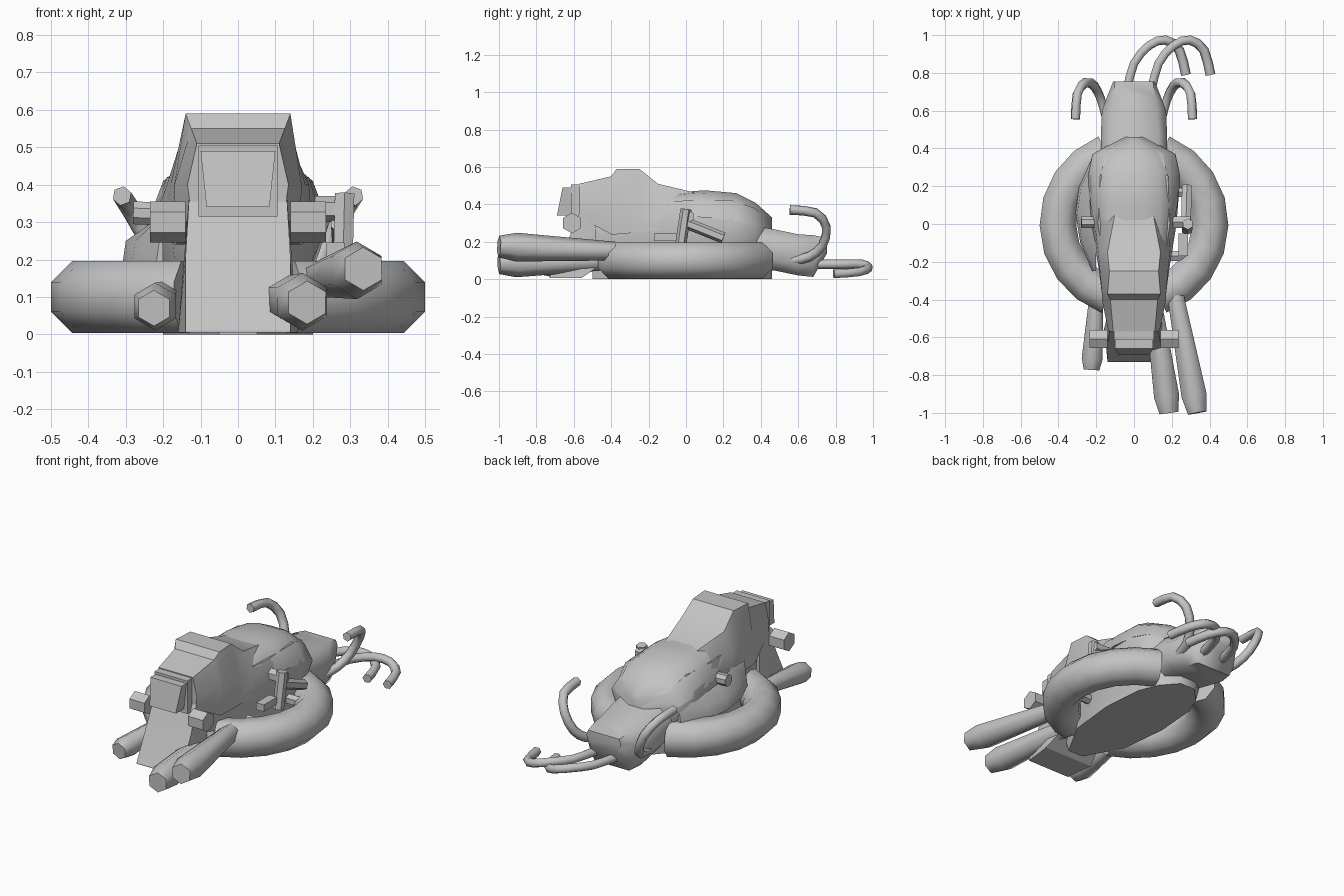
import bpy, bmesh, math
from mathutils import Vector

if "Cube" in bpy.data.objects:
    bpy.data.objects.remove(bpy.data.objects["Cube"], do_unlink=True)

grey = bpy.data.materials.new("plain grey")
grey.use_nodes = True
grey.diffuse_color = (0.55, 0.55, 0.55, 1)
grey.node_tree.nodes["Principled BSDF"].inputs["Base Color"].default_value = (0.55, 0.55, 0.55, 1)


def finish(name, bm, angle=40):
    bmesh.ops.recalc_face_normals(bm, faces=bm.faces)
    mesh = bpy.data.meshes.new(name)
    bm.to_mesh(mesh)
    bm.free()
    obj = bpy.data.objects.new(name, mesh)
    bpy.context.collection.objects.link(obj)
    mesh.materials.append(grey)
    bpy.ops.object.select_all(action="DESELECT")
    obj.select_set(True)
    bpy.context.view_layer.objects.active = obj
    bpy.ops.object.shade_smooth_by_angle(angle=math.radians(angle))
    return obj


def skin(name, rings, angle=40):
    """Join equal rings of points into a surface with capped ends."""
    bm = bmesh.new()
    loops = [[bm.verts.new(p) for p in ring] for ring in rings]
    bm.faces.new(loops[0])
    bm.faces.new(loops[-1])
    n = len(loops[0])
    for a, b in zip(loops, loops[1:]):
        for i in range(n):
            j = (i + 1) % n
            bm.faces.new((a[i], a[j], b[j], b[i]))
    return finish(name, bm, angle)


def shell(name, sections, angle=40):
    """Each section is y followed by (half width, z) pairs from bottom to top."""
    rings = []
    for y, *half in sections:
        right = [(w, y, z) for w, z in half]
        rings.append(right + [(-x, y, z) for x, y, z in reversed(right)])
    return skin(name, rings, angle)


def tube(name, path, radii, sides=6, angle=40):
    """Bar along a path, its frame carried along without twisting."""
    pts = [Vector(p) for p in path]
    rings = []
    u = None
    for i, p in enumerate(pts):
        d = (pts[min(i + 1, len(pts) - 1)] - pts[max(i - 1, 0)]).normalized()
        if u is None:
            u = d.cross(Vector((0, 0, 1)) if abs(d.z) < 0.9 else Vector((0, 1, 0)))
        u = (u - d * u.dot(d)).normalized()
        v = u.cross(d)
        r = radii[i] if isinstance(radii, (list, tuple)) else radii
        turns = [math.tau * (k + 0.5) / sides for k in range(sides)]
        rings.append([p + r * (u * math.cos(t) + v * math.sin(t)) for t in turns])
    return skin(name, rings, angle)


def hook(name, points, radius=0.026):
    """Round bar through a smooth path."""
    pts = [Vector(p) for p in points]
    ext = [2 * pts[0] - pts[1]] + pts + [2 * pts[-1] - pts[-2]]
    path = []
    for a, b, c, d in zip(ext, ext[1:], ext[2:], ext[3:]):
        for t in (0, 0.5):
            path.append(0.5 * (2 * b + (c - a) * t + (2 * a - 5 * b + 4 * c - d) * t * t
                               + (3 * b - a - 3 * c + d) * t ** 3))
    return tube(name, path + [pts[-1]], radius, 6, 65)


def block(name, centre, size):
    bm = bmesh.new()
    bmesh.ops.create_cube(bm, size=1)
    for v in bm.verts:
        v.co = Vector(centre) + Vector([a * b for a, b in zip(v.co, size)])
    return finish(name, bm, 30)


# Large round ring in two arcs, each ending against the body
for side, label in ((1, "left"), (-1, "right")):
    arc = []
    for i in range(9):
        a = math.radians(-70 + 138 * i / 8)
        section = []
        for k in range(8):
            t = math.tau * (k + 0.5) / 8
            r = 0.403 + 0.105 * math.cos(t)
            section.append((side * r * math.cos(a), r * math.sin(a), 0.1 + 0.104 * math.sin(t)))
        arc.append(section)
    skin(label + "_ring_arc", arc, 62)

# Flat-bottomed hull with bulging flanks
shell("hull", [
    (-0.5, (0.05, 0.0), (0.11, 0.18), (0.12, 0.27), (0.1, 0.36)),
    (-0.28, (0.17, 0.0), (0.17, 0.2), (0.18, 0.29), (0.15, 0.41)),
    (0.0, (0.2, 0.0), (0.2, 0.2), (0.225, 0.3), (0.19, 0.42)),
    (0.25, (0.18, 0.0), (0.21, 0.2), (0.245, 0.3), (0.18, 0.42)),
    (0.37, (0.13, 0.0), (0.19, 0.2), (0.22, 0.28), (0.15, 0.38)),
    (0.46, (0.05, 0.0), (0.06, 0.2), (0.06, 0.25), (0.03, 0.29)),
], 55)

# Rear seat hump
shell("seat_hump", [
    (-0.1, (0.19, 0.34), (0.18, 0.41), (0.13, 0.45), (0.06, 0.46)),
    (0.1, (0.23, 0.33), (0.2, 0.41), (0.14, 0.46), (0.06, 0.475)),
    (0.27, (0.235, 0.31), (0.2, 0.4), (0.13, 0.44), (0.06, 0.46)),
    (0.37, (0.215, 0.29), (0.17, 0.36), (0.11, 0.39), (0.05, 0.41)),
    (0.46, (0.04, 0.27), (0.03, 0.3), (0.02, 0.32), (0.01, 0.33)),
], 55)

# Angular front cowl
shell("cowl", [
    (-0.57, (0.125, 0.33), (0.135, 0.4), (0.11, 0.51)),
    (-0.4, (0.165, 0.24), (0.17, 0.4), (0.125, 0.55)),
    (-0.37, (0.17, 0.24), (0.17, 0.4), (0.14, 0.59)),
    (-0.25, (0.185, 0.25), (0.18, 0.4), (0.13, 0.59)),
    (-0.15, (0.2, 0.26), (0.19, 0.4), (0.14, 0.51)),
    (0.06, (0.215, 0.33), (0.18, 0.41), (0.1, 0.46)),
], 30)

# Curved flank panel beside the seat, on the right only
skin("right_flank_panel", [
    [(-0.2, y, 0.18), (-out, y, 0.18), (-out + 0.01, y, 0.25), (-0.2, y, 0.32)]
    for y, out in ((-0.25, 0.22), (-0.1, 0.285), (0.06, 0.31), (0.2, 0.29), (0.36, 0.22))], 55)

# Sloping front fork plate
shell("front_plate", [
    (-0.73, (0.14, 0.005), (0.14, 0.01)),
    (-0.63, (0.15, 0.005), (0.14, 0.21)),
    (-0.56, (0.16, 0.005), (0.13, 0.38)),
    (-0.48, (0.14, 0.06), (0.13, 0.36)),
], 20)

# Headlight and side lamps
headlight = block("headlight", (0, -0.615, 0.415), (0.2, 0.09, 0.15))
for v in headlight.data.vertices:
    if v.co.z < 0.42:
        v.co.x *= 0.84
        v.co.y -= 0.03
block("headlight_housing", (0, -0.58, 0.41), (0.21, 0.07, 0.19))
for side, label in ((1, "left"), (-1, "right")):
    tube(label + "_lamp", [(side * 0.14, -0.61, 0.3), (side * 0.235, -0.61, 0.3)], 0.055)

# Tapered tail box
shell("tail", [
    (0.34, (0.1, 0.06), (0.17, 0.12), (0.175, 0.22), (0.13, 0.29)),
    (0.48, (0.13, 0.045), (0.175, 0.1), (0.175, 0.2), (0.13, 0.265)),
    (0.6, (0.13, 0.02), (0.17, 0.08), (0.17, 0.18), (0.12, 0.24)),
    (0.68, (0.11, 0.012), (0.14, 0.07), (0.14, 0.17), (0.11, 0.235)),
    (0.755, (0.09, 0.14), (0.1, 0.16), (0.11, 0.19), (0.1, 0.22)),
], 60)

# Six-sided exhaust pipes pointing forward
for name, back, front, r in (
        ("lower_exhaust", (0.1, -0.4, 0.1), (0.185, -1.0, 0.085), 0.077),
        ("upper_exhaust", (0.22, -0.38, 0.15), (0.335, -1.0, 0.175), 0.077),
        ("right_exhaust", (-0.2, -0.38, 0.1), (-0.225, -0.77, 0.07), 0.064)):
    a, b = Vector(back), Vector(front)
    tube(name, [a, a.lerp(b, 0.85), b], [r * 0.65, r, r * 0.75], 6, 62)

# Upswept rear hooks
for side, label in ((1, "left"), (-1, "right")):
    hook(label + "_rear_hook", [
        (side * 0.15, 0.57, 0.1), (side * 0.175, 0.66, 0.12), (side * 0.21, 0.73, 0.18),
        (side * 0.255, 0.75, 0.28), (side * 0.3, 0.69, 0.355), (side * 0.31, 0.555, 0.37)])

# Low tail hooks curling to one side
for dx, label in ((0, "inner"), (0.13, "outer")):
    hook(label + "_tail_hook", [
        (dx - 0.04, 0.7, 0.08), (dx, 0.85, 0.08), (dx + 0.08, 0.945, 0.078),
        (dx + 0.165, 0.974, 0.06), (dx + 0.24, 0.92, 0.038), (dx + 0.275, 0.79, 0.028)])

# Control knobs, levers and struts on the flanks
tube("right_knob", [(-0.16, 0.01, 0.32), (-0.28, 0.01, 0.325)], 0.033, 8)
tube("left_knob", [(0.18, 0.01, 0.335), (0.3, 0.01, 0.335)], 0.035)
tube("left_lever", [(0.28, -0.03, 0.17), (0.285, 0.0, 0.375)], 0.03)
tube("left_brace", [(0.275, 0.0, 0.3), (0.28, 0.2, 0.22)], 0.03)
block("left_foot_rest", (0.26, -0.11, 0.225), (0.05, 0.12, 0.04))
for y in (-0.17, 0.17):
    tube("left_mount", [(0.17, y, 0.13), (0.34, y, 0.13)], 0.03)
